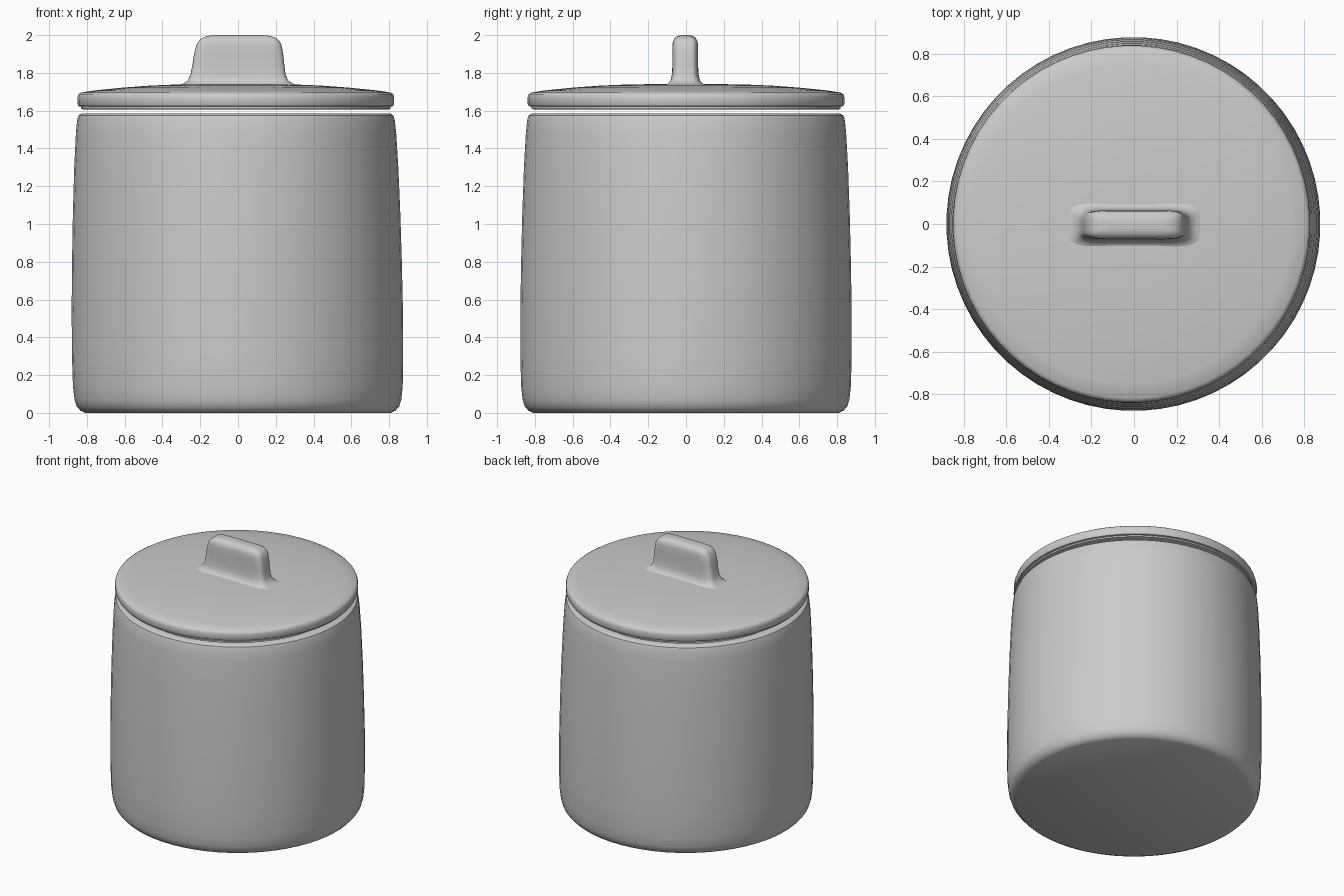
import bpy
import bmesh
from math import cos, sin, pi, copysign

cube = bpy.data.objects.get("Cube")
if cube:
    bpy.data.objects.remove(cube)

stoneware = bpy.data.materials.new("grey stoneware")
stoneware.use_nodes = True
GREY = (0.6, 0.6, 0.6, 1)
stoneware.diffuse_color = GREY
stoneware.node_tree.nodes["Principled BSDF"].inputs["Base Color"].default_value = GREY


def loft(name, rings, sides, power=1.0, angle=40):
    """Join stacked superellipse rings (half x, half y, z, centre x), capped at both ends."""
    bm = bmesh.new()
    loops = []
    for rx, ry, z, cx in rings:
        loop = []
        for i in range(sides):
            a = 2 * pi * (i + 0.5) / sides
            x = copysign(abs(cos(a)) ** power, cos(a))
            y = copysign(abs(sin(a)) ** power, sin(a))
            loop.append(bm.verts.new((cx + rx * x, ry * y, z)))
        loops.append(loop)
    for low, high in zip(loops, loops[1:]):
        for i in range(sides):
            j = (i + 1) % sides
            bm.faces.new((low[i], low[j], high[j], high[i]))
    bm.faces.new(loops[0][::-1])
    bm.faces.new(loops[-1])
    bmesh.ops.recalc_face_normals(bm, faces=bm.faces)
    mesh = bpy.data.meshes.new(name)
    bm.to_mesh(mesh)
    bm.free()
    mesh.materials.append(stoneware)
    obj = bpy.data.objects.new(name, mesh)
    bpy.context.collection.objects.link(obj)
    bpy.ops.object.select_all(action="DESELECT")
    obj.select_set(True)
    bpy.context.view_layer.objects.active = obj
    bpy.ops.object.shade_smooth_by_angle(angle=angle * pi / 180)
    return obj


def lathe(name, profile, sides=64):
    """Round part from (radius, height) points; the axis leans slightly towards -x."""
    return loft(name, [(r, r, z, -0.007 * z) for r, z in profile], sides)


# Hollow jar: rounded foot, slightly tapering wall, rim and inside
lathe("jar_body", [
    (0.81, 0.0), (0.835, 0.012), (0.855, 0.035), (0.866, 0.07), (0.874, 0.14),
    (0.878, 0.3), (0.878, 0.55), (0.874, 0.8), (0.868, 1.05), (0.859, 1.3),
    (0.849, 1.48), (0.842, 1.55), (0.834, 1.575), (0.815, 1.586),
    (0.78, 1.586), (0.765, 1.57), (0.765, 0.1),
])

# Lid floating just over the rim, with a stepped edge and a shallow dome
lathe("lid", [
    (0.805, 1.606), (0.82, 1.61), (0.82, 1.621), (0.833, 1.624), (0.839, 1.635),
    (0.839, 1.672), (0.834, 1.687), (0.82, 1.696), (0.75, 1.707), (0.6, 1.722),
    (0.45, 1.733), (0.3, 1.739), (0.12, 1.741),
])

# Upright grip flaring into the lid
handle = loft("lid_handle", [
    (0.34, 0.13, 1.730, 0), (0.295, 0.098, 1.742, 0), (0.268, 0.082, 1.757, 0),
    (0.252, 0.074, 1.79, 0), (0.244, 0.071, 1.84, 0.002), (0.236, 0.071, 1.9, 0.003),
    (0.226, 0.071, 1.945, 0.005), (0.215, 0.068, 1.967, 0.006),
    (0.197, 0.059, 1.985, 0.006), (0.165, 0.042, 1.996, 0.005), (0.12, 0.02, 2.0, 0.005),
], 48, power=0.4, angle=60)
# Pinch the long sides a little at the middle
for v in handle.data.vertices:
    v.co.y *= 0.94 + 0.06 * min(1, (v.co.x / 0.2) ** 2)
    v.co.y -= 0.004
